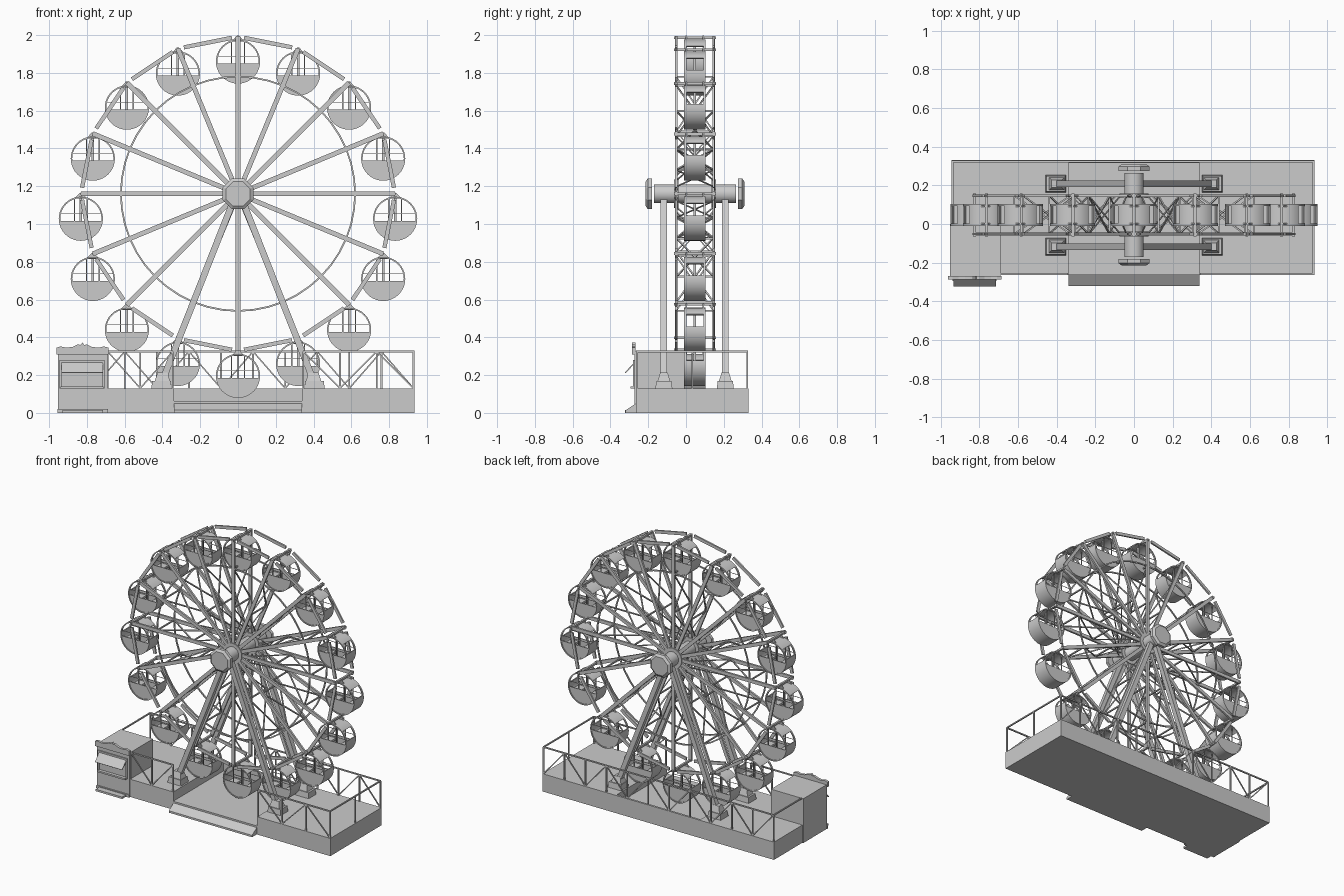
import bpy, bmesh
from math import sin, cos, pi, radians
from mathutils import Vector as V

if "Cube" in bpy.data.objects:
    bpy.data.objects.remove(bpy.data.objects["Cube"])

HZ, R, CY = 1.16, 0.832, 0.047      # hub height, tip radius, wheel mid-plane
SIDES = (-0.052, 0.146)             # front and back wheel planes
N = 16

def finish(bm, name, smooth=False):
    bmesh.ops.recalc_face_normals(bm, faces=bm.faces)
    me = bpy.data.meshes.new(name)
    bm.to_mesh(me)
    bm.free()
    if smooth:
        me.shade_smooth()
        me.set_sharp_from_angle(angle=radians(35))
    ob = bpy.data.objects.new(name, me)
    bpy.context.collection.objects.link(ob)
    return ob

def hexa(bm, lo, hi):
    """Solid between two matching outlines."""
    a = [bm.verts.new(p) for p in lo]
    b = [bm.verts.new(p) for p in hi]
    n = len(a)
    bm.faces.new(a[::-1])
    bm.faces.new(b)
    for i in range(n):
        bm.faces.new((a[i], a[(i + 1) % n], b[(i + 1) % n], b[i]))

def box(bm, x0, x1, y0, y1, z0, z1, taper=0):
    q = lambda t, z: [(x0 + t, y0 + t, z), (x1 - t, y0 + t, z), (x1 - t, y1 - t, z), (x0 + t, y1 - t, z)]
    hexa(bm, q(0, z0), q(taper, z1))

def bar(bm, a, b, w, d=None):
    """Square bar; w is the in-plane width, d the depth along y."""
    a, b, d = V(a), V(b), d or w
    t = (b - a).normalized()
    ref = V((0, 1, 0)) if abs(t.y) < 0.95 else V((0, 0, 1))
    v = t.cross(ref).normalized() * w / 2
    u = v.cross(t).normalized() * d / 2
    c = (u + v, u - v, -u - v, v - u)
    hexa(bm, [a + p for p in c], [b + p for p in c])

def drum(bm, x, z, r, y0, y1, n=32, r1=None, off=0):
    ring = lambda rr, y: [(x + rr * cos(off + 2 * pi * i / n), y, z + rr * sin(off + 2 * pi * i / n)) for i in range(n)]
    hexa(bm, ring(r, y0), ring(r1 or r, y1))

def prism(bm, pts, y0, y1):
    hexa(bm, [(x, y0, z) for x, z in pts], [(x, y1, z) for x, z in pts])

def polar(r, k, y):
    a = pi / 2 - 2 * pi * k / N
    return V((r * cos(a), y, HZ + r * sin(a)))

# Wheel: spokes, rim chords, cross bracing
spokes, rim, brace = bmesh.new(), bmesh.new(), bmesh.new()
for k in range(N):
    for y in SIDES:
        bar(spokes, polar(0.03, k, y), polar(R, k, y), 0.025, 0.014)
        p, q = polar(R, k, y), polar(R, k + 1, y)
        bar(rim, p.lerp(q, 0.1), p.lerp(q, 0.9), 0.022, 0.012)
    bar(brace, polar(R - 0.006, k, SIDES[0] - 0.012), polar(R - 0.006, k, SIDES[1] + 0.012), 0.014)
    for r in (0.33, 0.62):
        bar(brace, polar(r, k, SIDES[0]), polar(r, k, SIDES[1]), 0.009)
    for y0, y1 in (SIDES, SIDES[::-1]):
        bar(brace, polar(0.33, k, y0), polar(0.62, k, y1), 0.008)
    for y0, y1 in (SIDES, SIDES[::-1]):
        bar(brace, polar(0.1, k, y0), polar(0.33, k, y1), 0.006)
finish(spokes, "wheel_spokes")
finish(rim, "rim_bars")
finish(brace, "wheel_bracing")

# Inner rings
for i, y in enumerate(SIDES):
    bm = bmesh.new()
    for k in range(48):
        bar(bm, polar(0.62, k / 3, y), polar(0.62, (k + 1) / 3, y), 0.009)
    finish(bm, "inner_ring")

# Hub, bearings and end caps
bm = bmesh.new()
drum(bm, 0, HZ, 0.05, -0.17, 0.265)
for y in SIDES:
    drum(bm, 0, HZ, 0.075, y - 0.012, y + 0.012)
finish(bm, "hub_axle", True)
bm = bmesh.new()
for y, s in ((-0.18, -1), (0.275, 1)):
    drum(bm, 0, HZ, 0.088, y, y + s * 0.022, 8, off=pi / 8)
    drum(bm, 0, HZ, 0.088, y + s * 0.022, y + s * 0.034, 8, 0.07, pi / 8)
finish(bm, "hub_caps")

# A-frame legs and footings
legs, feet = bmesh.new(), bmesh.new()
for y in (-0.117, 0.208):
    for s in (-1, 1):
        bar(legs, (s * 0.01, y, HZ), (s * 0.40, y, 0.17), 0.034)
        box(feet, s * 0.405 - 0.055, s * 0.405 + 0.055, y - 0.046, y + 0.046, 0.12, 0.17, 0.006)
        box(feet, s * 0.4 - 0.04, s * 0.4 + 0.04, y - 0.033, y + 0.033, 0.17, 0.215, 0.014)
finish(legs, "support_legs")
finish(feet, "leg_footings")

# Gondola: windowed round shell, half-disc ends, seats, door frames
def shell(bm, r, t, hw):
    n, ys = 40, (-hw, -hw + 0.012, hw - 0.012, hw)
    g = [[bm.verts.new((r * cos(2 * pi * i / n), y, r * sin(2 * pi * i / n))) for y in ys] for i in range(n)]
    for i in range(n):
        m = min(i, (n // 2 - 1 - i) % n)
        for j in range(3):
            if j == 1 and (1 <= i <= 4 or 15 <= i <= 18):
                continue
            a, b = g[i], g[(i + 1) % n]
            bm.faces.new((a[j], a[j + 1], b[j + 1], b[j]))
    bmesh.ops.recalc_face_normals(bm, faces=bm.faces)
    bmesh.ops.solidify(bm, geom=bm.faces[:], thickness=t)

bm = bmesh.new()
shell(bm, 0.117, 0.008, 0.057)
arc = [(0.112 * cos(a), 0.112 * sin(a)) for a in [pi + 0.1 + (pi - 0.2) * i / 20 for i in range(21)]]
for y in (-0.053, 0.047):
    prism(bm, arc, y, y + 0.006)
    for x in (-0.034, 0.034):
        bar(bm, (x, y + 0.003, -0.03), (x, y + 0.003, 0.109), 0.006)
    bar(bm, (-0.113, y + 0.003, 0.028), (0.113, y + 0.003, 0.028), 0.003)
for s in (-1, 1):
    x0, x1 = sorted((s * 0.04, s * 0.1))
    box(bm, x0, x1, -0.05, 0.05, -0.05, -0.035)
box(bm, -0.085, 0.085, -0.05, 0.05, -0.08, -0.074)
drum(bm, 0, 0, 0.001, -0.001, 0.001, 3)
bar(bm, (0, 0, -0.075), (0, 0, 0.11), 0.012)
# triangular hangers up to the pivot
for y in (-0.045, 0.045):
    prism(bm, [(-0.035, 0.106), (0.035, 0.106), (0.006, 0.137), (-0.006, 0.137)], y - 0.004, y + 0.004)
cabin = finish(bm, "gondola", True)
for k in range(N):
    ob = cabin if k == 0 else cabin.copy()
    if k:
        bpy.context.collection.objects.link(ob)
    ob.location = polar(R, k, CY) - V((0, 0, 0.132))

# Platform: two raised decks, lower boarding floor, ramp
X0, X1, Y0, Y1, ZD = -0.945, 0.935, -0.265, 0.33, 0.13
bm = bmesh.new()
box(bm, X0, -0.34, Y0, Y1, 0, ZD)
box(bm, 0.34, X1, Y0, Y1, 0, ZD)
box(bm, -0.34, 0.34, Y1 - 0.015, Y1, 0, ZD)
finish(bm, "raised_decks")
bm = bmesh.new()
box(bm, -0.34, 0.34, Y0, Y1 - 0.015, 0, 0.062)
hexa(bm, [(-0.338, Y0, 0), (-0.338, -0.32, 0), (-0.338, -0.32, 0.014), (-0.338, Y0, 0.05)],
     [(0.338, Y0, 0), (0.338, -0.32, 0), (0.338, -0.32, 0.014), (0.338, Y0, 0.05)])
finish(bm, "boarding_floor_and_ramp")

# Railings: posts, top rail and alternating diagonals
def railing(bm, a, b, panels, diag=True):
    a, b, up = V(a), V(b), V((0, 0, 0.195))
    bar(bm, a + up, b + up, 0.009)
    for i in range(panels + 1):
        p = a.lerp(b, i / panels)
        bar(bm, p, p + up, 0.009)
        if i < panels and diag:
            q = a.lerp(b, (i + 1) / panels)
            lo, hi = (p, q + up) if i % 2 else (q, p + up)
            bar(bm, lo, hi, 0.007)

bm = bmesh.new()
e = 0.006
railing(bm, (X0 + e, Y1 - e, ZD), (X1 - e, Y1 - e, ZD), 11)
railing(bm, (0.345, Y0 + e, ZD), (X1 - e, Y0 + e, ZD), 3)
railing(bm, (-0.69, Y0 + e, ZD), (-0.345, Y0 + e, ZD), 2)
railing(bm, (X1 - e, Y0 + e, ZD), (X1 - e, Y1 - e, ZD), 2, False)
railing(bm, (X0 + e, 0.0, ZD), (X0 + e, Y1 - e, ZD), 1, False)
finish(bm, "railings")

# Ticket booth: body, window frame, counter, awning, step
bm = bmesh.new()
box(bm, -0.953, -0.69, -0.272, 0.0, 0, 0.325)
finish(bm, "booth_body")
bm = bmesh.new()
for x in (-0.94, -0.712):
    box(bm, x - 0.006, x + 0.006, -0.28, -0.27, 0.13, 0.28)
box(bm, -0.946, -0.706, -0.28, -0.27, 0.268, 0.28)
box(bm, -0.94, -0.712, -0.295, -0.27, 0.128, 0.14)
box(bm, -0.955, -0.688, -0.28, -0.27, 0.0, 0.02)
box(bm, -0.93, -0.715, -0.322, -0.27, 0.0, 0.014)
bar(bm, (-0.825, -0.272, 0.265), (-0.825, -0.322, 0.212), 0.22, 0.006)
finish(bm, "booth_window_counter_awning")

# Booth crown with wavy top
half = [(0.138, 0.31), (0.138, 0.345), (0.115, 0.352), (0.085, 0.345), (0.05, 0.35), (0.025, 0.362), (0.01, 0.36)]
pts = [(-0.824 + x, z) for x, z in half] + [(-0.824, 0.372)] + [(-0.824 - x, z) for x, z in half[::-1]]
bm = bmesh.new()
prism(bm, pts, -0.286, -0.268)
finish(bm, "booth_crown")
